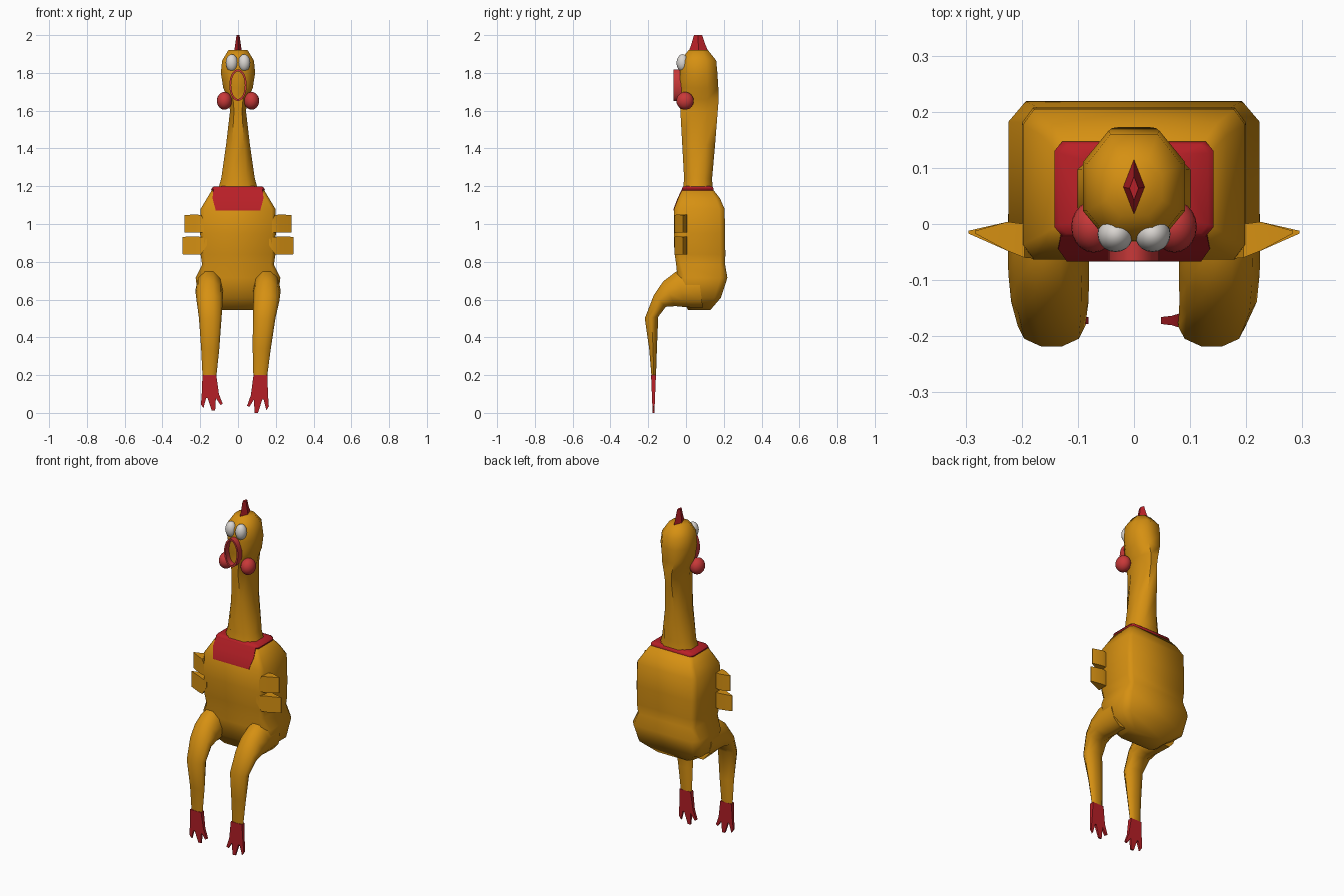
import bpy, bmesh, math

if "Cube" in bpy.data.objects:
    bpy.data.objects.remove(bpy.data.objects["Cube"])

def mat(name, col):
    m = bpy.data.materials.new(name)
    m.diffuse_color = (*col, 1)
    m.use_nodes = True
    m.node_tree.nodes["Principled BSDF"].inputs["Base Color"].default_value = m.diffuse_color
    return m

GOLD = mat("golden yellow", (0.67, 0.28, 0.006))
RED = mat("deep red", (0.48, 0.014, 0.02))
CORAL = mat("light red", (0.58, 0.04, 0.04))
WHITE = mat("off white", (0.70, 0.67, 0.64))

def finish(name, bm, material, angle=50):
    bmesh.ops.recalc_face_normals(bm, faces=bm.faces)
    me = bpy.data.meshes.new(name)
    bm.to_mesh(me)
    bm.free()
    ob = bpy.data.objects.new(name, me)
    bpy.context.collection.objects.link(ob)
    me.materials.append(material)
    bpy.ops.object.select_all(action='DESELECT')
    ob.select_set(True)
    bpy.context.view_layer.objects.active = ob
    bpy.ops.object.shade_smooth_by_angle(angle=math.radians(angle))
    return ob

def loft(name, rings, material, caps=True, closed=False, angle=50):
    """Skin a list of equal-length point rings."""
    bm = bmesh.new()
    rows = [[bm.verts.new(p) for p in r] for r in rings]
    n = len(rows[0])
    pairs = list(zip(rows, rows[1:]))
    if closed:
        pairs.append((rows[-1], rows[0]))
    for a, b in pairs:
        for i in range(n):
            j = (i + 1) % n
            bm.faces.new((a[i], a[j], b[j], b[i]))
    if caps and not closed:
        bm.faces.new(rows[0])
        bm.faces.new(rows[-1])
    return finish(name, bm, material, angle)

def section(hx, y0, y1, z, fx, fy):
    """Horizontal rectangle with cut corners."""
    cx, cy = hx * fx, (y1 - y0) * fy
    return [(-hx + cx, y0, z), (hx - cx, y0, z), (hx, y0 + cy, z), (hx, y1 - cy, z),
            (hx - cx, y1, z), (-hx + cx, y1, z), (-hx, y1 - cy, z), (-hx, y0 + cy, z)]

# Torso: boxy, narrowed waist, flared hips
torso = [(.135, -.018, .142, 1.185, .1), (.165, -.042, .180, 1.135, .1),
         (.198, -.063, .204, 1.08, .1), (.200, -.063, .207, .95, .1),
         (.198, -.060, .208, .84, .1), (.190, -.052, .207, .785, .1),
         (.224, -.045, .219, .715, .14), (.212, -.025, .185, .61, .16),
         (.120, .010, .130, .546, .2)]
loft("torso", [section(a, b, c, z, f, f) for a, b, c, z, f in torso], GOLD, angle=60)

# Neck and head
head = [(.105, -.016, .141, 1.185), (.089, -.010, .138, 1.24), (.063, -.020, .154, 1.42),
        (.042, -.030, .168, 1.60), (.052, -.033, .173, 1.66), (.078, -.033, .171, 1.72),
        (.091, -.032, .166, 1.80), (.084, -.030, .160, 1.865), (.050, .015, .115, 1.922)]
loft("neck_and_head", [section(a, b, c, z, .5, .28) for a, b, c, z in head], GOLD, angle=60)

# Collar: red rim around the base of the neck
loft("collar", [section(.138, -.021, .145, 1.17, .1, .1), section(.142, -.022, .147, 1.185, .1, .1),
                section(.132, -.017, .142, 1.197, .1, .1), section(.085, .0, .125, 1.200, .1, .1)],
     RED, caps=False)

# Red bib painted on the chest
bib = [(.13, -.0205, 1.186), (.135, -.045, 1.136), (.12, -.066, 1.08), (.12, -.067, 1.072)]
loft("bib", [[(-w, y, z), (w, y, z), (w, y + .004, z), (-w, y + .004, z)] for w, y, z in bib], RED)

# Comb on top of the head
def diamond(hx, y0, y1, z):
    m = (y0 + y1) / 2
    return [(0, y0, z), (hx, m, z), (0, y1, z), (-hx, m, z)]
loft("comb", [diamond(.020, .015, .118, 1.915), diamond(.015, .028, .102, 1.95),
              diamond(.008, .042, .085, 2.0)], RED, angle=40)

# Beak: open oval mouth ring
def oval(rx, rz, y, n=24):
    return [(rx * math.cos(2 * math.pi * i / n), y, 1.735 + rz * math.sin(2 * math.pi * i / n))
            for i in range(n)]
loft("beak_ring", [oval(.046, .084, -.025), oval(.046, .084, -.066),
                   oval(.036, .073, -.066), oval(.036, .073, -.025)], CORAL, closed=True)

def ball(name, loc, scale, material):
    bm = bmesh.new()
    bmesh.ops.create_uvsphere(bm, u_segments=20, v_segments=12, radius=1)
    bmesh.ops.scale(bm, vec=scale, verts=bm.verts)
    bmesh.ops.translate(bm, vec=loc, verts=bm.verts)
    finish(name, bm, material)

# Leg rings: front y,z / back y,z / centre x / half width
LEG = [(.06, .770, .09, .552, .155, .068), (-.055, .752, .0, .555, .153, .072),
       (-.122, .700, -.055, .562, .152, .072), (-.172, .625, -.105, .560, .150, .069),
       (-.220, .500, -.145, .510, .147, .060), (-.196, .340, -.153, .340, .147, .048),
       (-.184, .200, -.158, .200, .151, .037)]
# Foot outline: outward offset, z
FOOT = [(-.036, .2), (.037, .2), (.041, .1), (.045, .045), (.032, .025), (.018, .078),
        (.010, .078), (-.012, .012), (-.030, .012), (-.034, .078), (-.058, .042),
        (-.070, .048), (-.050, .10)]

for side, s in (("left", -1), ("right", 1)):
    ball(f"{side}_eye", (s * .033, -.018, 1.853), (.032, .032, .046), WHITE)
    ball(f"{side}_wattle", (s * .072, -.005, 1.652), (.040, .046, .047), CORAL)

    # Wing feathers: wedges pinched at the body and at the outer edge
    for part, zc, zin, tip in (("upper", 1.002, .965, .283), ("lower", .886, .905, .295)):
        def slab(x, y0, y1, z, hz):
            return [(s * x, y0, z - hz), (s * x, y1, z - hz), (s * x, y1, z + hz), (s * x, y0, z + hz)]
        loft(f"{side}_{part}_feather",
             [slab(.163, -.063, -.055, zin, .016), slab(.195, -.060, .0, zc, .046),
              slab(.225, -.048, .004, zc, .048), slab(tip, -.017, -.012, zc, .046)], GOLD, angle=30)

    # Leg (the right shin leans inward a little)
    lean = .033 if s > 0 else 0
    rings = []
    for ya, za, yb, zb, xc, rx in LEG:
        x = s * xc - lean * min(1, max(0, (.6 - za) / .4))
        ring = []
        for i in range(10):
            t = 2 * math.pi * i / 10
            c, k = math.cos(t), (1 - math.sin(t)) / 2
            ring.append((x + rx * c, ya + (yb - ya) * k, za + (zb - za) * k))
        rings.append(ring)
    loft(f"{side}_leg", rings, GOLD, angle=60)

    # Foot: flat three-toed outline, thinner towards the toes
    stretch = 1.064 if s > 0 else 1
    outlines = []
    for d in (-1, 1):
        outlines.append([(s * (.151 + u) - lean, -.172 + d * (.004 + .045 * z),
                          .2 - (.2 - z) * stretch) for u, z in FOOT])
    loft(f"{side}_foot", outlines, RED, angle=30)
